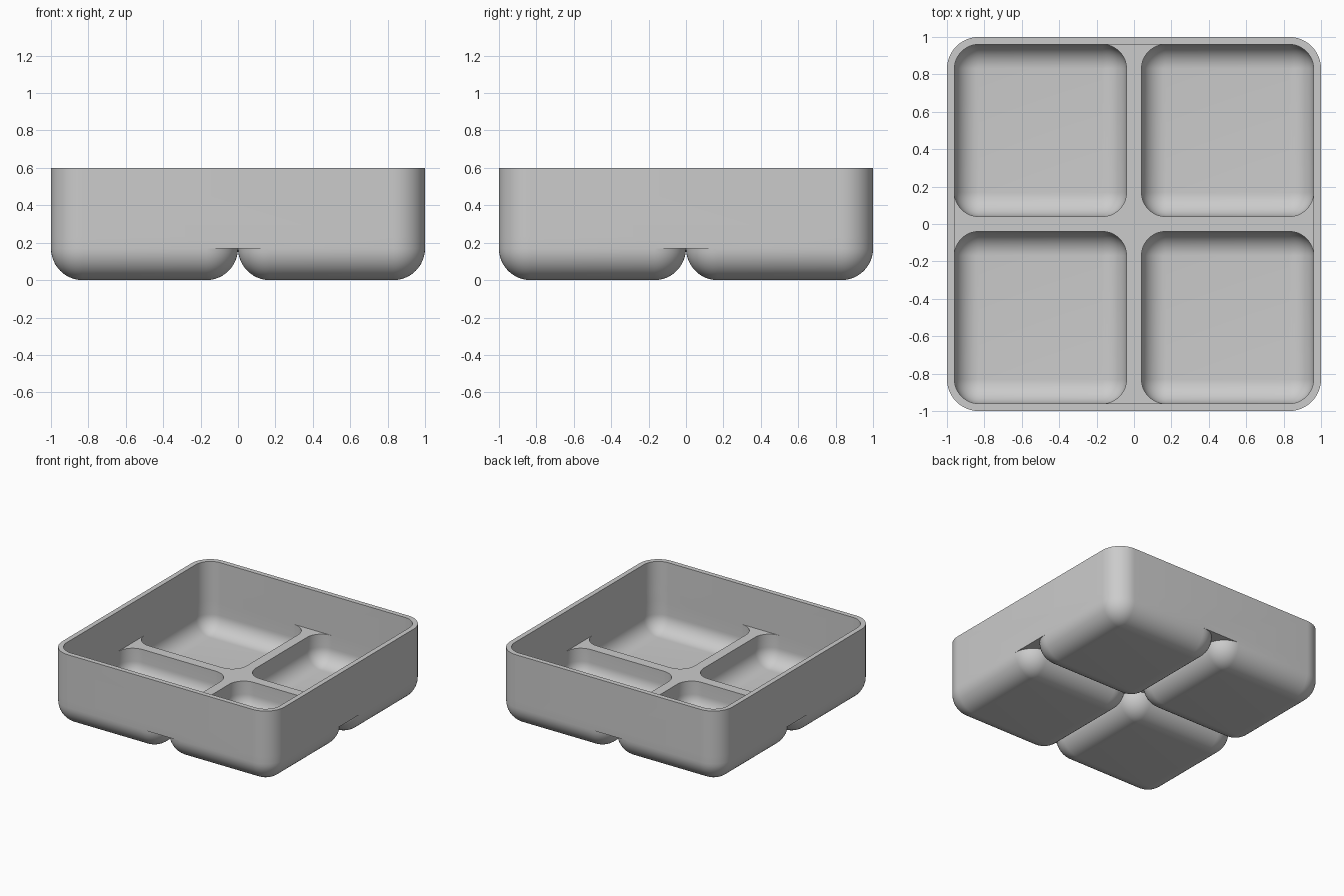
import bpy, bmesh, math

if "Cube" in bpy.data.objects:
    bpy.data.objects.remove(bpy.data.objects["Cube"])

R_OUT, R_IN = 0.17, 0.13      # outer and inner corner radii
WALL, PLATE_Z, DECK_Z, TOP_Z = 0.04, 0.17, 0.276, 0.6
SEG = 12

grey = bpy.data.materials.new("plain grey")
grey.diffuse_color = (0.6, 0.6, 0.6, 1)
grey.use_nodes = True
grey.node_tree.nodes["Principled BSDF"].inputs["Base Color"].default_value = grey.diffuse_color


def outline(half, r):
    """Rounded square outline around the origin."""
    pts = []
    for k, (sx, sy) in enumerate([(1, 1), (-1, 1), (-1, -1), (1, -1)]):
        for i in range(SEG + 1):
            a = math.pi / 2 * (k + i / SEG)
            pts.append((sx * (half - r) + r * math.cos(a), sy * (half - r) + r * math.sin(a)))
    return pts


def rounded_block(name, cx, cy, half, r, z0, z1, round_bottom=False):
    """Rounded square block, with an optional filleted underside."""
    levels = [(half, r, z0)]
    if round_bottom:
        levels = []
        for i in range(SEG + 1):
            a = math.pi / 2 * i / SEG
            inset = r * (1 - math.sin(a))
            levels.append((half - inset, max(r - inset, 0), z0 + r * (1 - math.cos(a))))
    levels.append((half, r, z1))
    bm = bmesh.new()
    rings = [[bm.verts.new((cx + x, cy + y, z)) for x, y in outline(h, q)] for h, q, z in levels]
    for lo, hi in zip(rings, rings[1:]):
        for i in range(len(lo)):
            j = (i + 1) % len(lo)
            bm.faces.new((lo[i], lo[j], hi[j], hi[i]))
    bm.faces.new(rings[0][::-1])
    bm.faces.new(rings[-1])
    bmesh.ops.remove_doubles(bm, verts=bm.verts, dist=1e-5)
    bmesh.ops.recalc_face_normals(bm, faces=bm.faces)
    mesh = bpy.data.meshes.new(name)
    bm.to_mesh(mesh)
    bm.free()
    mesh.materials.append(grey)
    obj = bpy.data.objects.new(name, mesh)
    bpy.context.collection.objects.link(obj)
    return obj


def combine(obj, other, operation):
    """Apply a boolean and remove the helper."""
    mod = obj.modifiers.new(operation, "BOOLEAN")
    mod.operation, mod.object, mod.solver = operation, other, "EXACT"
    bpy.context.view_layer.objects.active = obj
    bpy.ops.object.modifier_apply(modifier=mod.name)
    bpy.data.objects.remove(other)


QUARTERS = [(x, y) for x in (-0.5, 0.5) for y in (-0.5, 0.5)]

# Outer body standing on four rounded feet
tray = rounded_block("divided_tray", 0, 0, 1, R_OUT, PLATE_Z, TOP_Z)
for x, y in QUARTERS:
    combine(tray, rounded_block("foot", x, y, 0.5, R_OUT, 0, 0.23, True), "UNION")

# Open upper cavity, then four rounded pockets in the deck
combine(tray, rounded_block("cavity", 0, 0, 1 - WALL, R_IN, DECK_Z, 0.8), "DIFFERENCE")
for x, y in QUARTERS:
    combine(tray, rounded_block("pocket", x, y, 0.5 - WALL, R_IN, WALL, 0.4, True), "DIFFERENCE")

# Smooth fillets, sharp rims
bpy.ops.object.select_all(action="DESELECT")
tray.select_set(True)
bpy.context.view_layer.objects.active = tray
bpy.ops.object.shade_smooth_by_angle(angle=math.radians(30))
